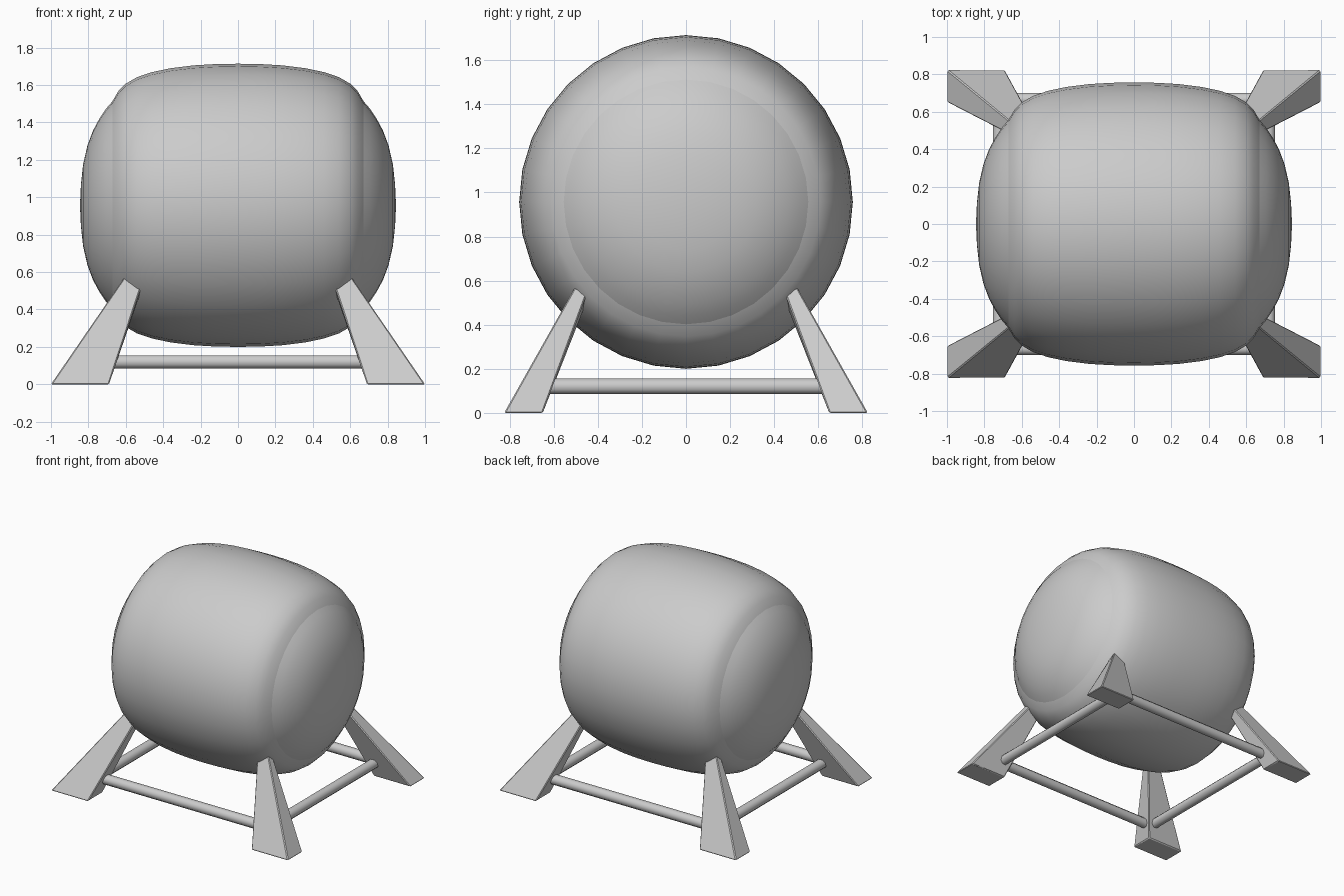
import bpy, bmesh
from math import sin, cos, pi, radians
from mathutils import Matrix

if "Cube" in bpy.data.objects:
    bpy.data.objects.remove(bpy.data.objects["Cube"])

CENTRE_Z = 0.957
SIDES = 32


def finish(name, bm, angle=30):
    bmesh.ops.recalc_face_normals(bm, faces=bm.faces)
    mesh = bpy.data.meshes.new(name)
    bm.to_mesh(mesh)
    bm.free()
    ob = bpy.data.objects.new(name, mesh)
    bpy.context.collection.objects.link(ob)
    bpy.ops.object.select_all(action='DESELECT')
    ob.select_set(True)
    bpy.context.view_layer.objects.active = ob
    bpy.ops.object.shade_smooth_by_angle(angle=radians(angle))
    return ob


def lathe_x(name, profile):
    """Spin (x, radius) points around the horizontal barrel axis."""
    bm = bmesh.new()
    rings = []
    for x, r in profile:
        n = 1 if r == 0 else SIDES
        rings.append([bm.verts.new((x, r * sin(2 * pi * i / SIDES),
                                    CENTRE_Z + r * cos(2 * pi * i / SIDES)))
                      for i in range(n)])
    for a, b in zip(rings, rings[1:]):
        for i in range(SIDES):
            j = (i + 1) % SIDES
            if len(b) == 1:
                bm.faces.new((a[i], a[j], b[0]))
            else:
                bm.faces.new((a[i], a[j], b[j], b[i]))
    return finish(name, bm)


# Bulging barrel wall
half = [(0, .757), (.12, .755), (.24, .748), (.36, .733), (.46, .712),
        (.54, .685), (.60, .65), (.64, .61), (.672, .555)]
lathe_x("barrel_wall", [(-x, r) for x, r in half[:0:-1]] + half)

# Domed barrel heads
dome = [(.672, .555), (.705, .517), (.74, .465), (.775, .40), (.805, .32),
        (.828, .22), (.84, .11), (.845, 0)]
for side, label in ((1, "right"), (-1, "left")):
    lathe_x("barrel_head_" + label, [(side * x, r) for x, r in dome])

# Four tapered splayed legs
foot = [(.69, .65, 0), (1.0, .65, 0), (1.0, .825, 0), (.69, .825, 0)]
top = [(.515, .45, .505), (.61, .45, .54), (.61, .505, .57), (.515, .505, .53)]
for sx, lx in ((1, "right"), (-1, "left")):
    for sy, ly in ((1, "back"), (-1, "front")):
        bm = bmesh.new()
        lo, hi = ([bm.verts.new((sx * x, sy * y, z)) for x, y, z in pts]
                  for pts in (foot, top))
        bm.faces.new(lo)
        bm.faces.new(hi)
        for i in range(4):
            j = (i + 1) % 4
            bm.faces.new((lo[i], lo[j], hi[j], hi[i]))
        bmesh.ops.recalc_face_normals(bm, faces=bm.faces)
        bmesh.ops.bevel(bm, geom=bm.edges[:], offset=.006, segments=1,
                        affect='EDGES')
        finish(f"leg_{ly}_{lx}", bm)


def rail(name, length, axis, location):
    bm = bmesh.new()
    bmesh.ops.create_cone(bm, cap_ends=True, segments=8, radius1=.038,
                          radius2=.038, depth=length)
    bm.transform(Matrix.Translation(location)
                 @ Matrix.Rotation(pi / 2, 4, axis)
                 @ Matrix.Rotation(pi / 8, 4, 'Z'))
    finish(name, bm, 50)


# Rails joining the legs
for s, lx, ly in ((1, "right", "back"), (-1, "left", "front")):
    rail("rail_" + ly, 1.40, 'Y', (0, s * .665, .12))
    rail("rail_" + lx, 1.30, 'X', (s * .72, 0, .12))
